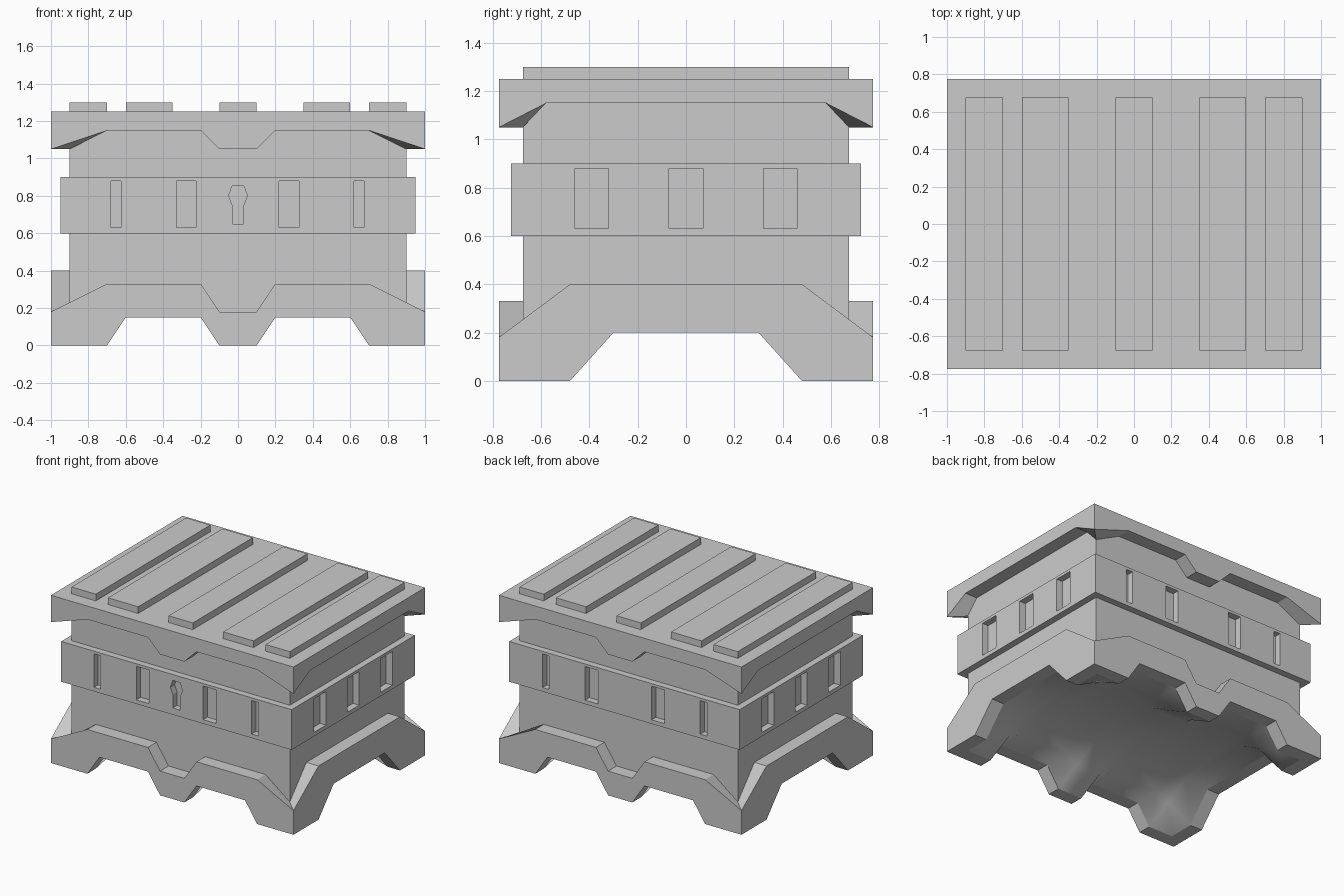
import bpy, bmesh

if "Cube" in bpy.data.objects:
    bpy.data.objects.remove(bpy.data.objects["Cube"])

IN, OUT = (0.9, 0.675), (1.0, 0.775)   # half sizes of body and of base/lid

# Right-hand half profiles (distance along side, z); None marks the corner
BASE_TOP = ([(.1, .18), (.2, .33), (.7, .33), (None, .18)],
            [(.48, .40), (None, .18)])
BASE_LOW = ([(.1, 0), (.2, .15), (.6, .15), (.7, 0), (None, 0)],
            [(.3, .2), (.48, 0), (None, 0)])
LID_LOW = ([(.1, 1.05), (.2, 1.15), (.7, 1.15), (None, 1.05)],
           [(.58, 1.15), (None, 1.05)])
LID_TOP = ([(None, 1.25)], [(None, 1.25)])
SIDES = [(0, -1), (0, 1), (1, -1), (1, 1)]   # (0 = front/back, 1 = left/right)


def finish(bm, name, fix=True):
    if fix:
        bmesh.ops.remove_doubles(bm, verts=bm.verts, dist=1e-5)
        bmesh.ops.recalc_face_normals(bm, faces=bm.faces)
    me = bpy.data.meshes.new(name)
    bm.to_mesh(me)
    bm.free()
    ob = bpy.data.objects.new(name, me)
    bpy.context.collection.objects.link(ob)
    return ob


def edge_line(profile, size, axis, sign):
    """Mirrored profile placed on one of the four sides."""
    half = [(size[axis] if t is None else t, z) for t, z in profile[axis]]
    full = [(-t, z) for t, z in reversed(half)] + half
    d = sign * size[1 - axis]
    return [(t, d, z) if axis == 0 else (d, t, z) for t, z in full]


def add_face(bm, pts):
    return bm.faces.new([bm.verts.new(p) for p in pts])


def wall(bm, low, high, size):
    for a, s in SIDES:
        add_face(bm, edge_line(low, size, a, s) + edge_line(high, size, a, s)[::-1])


def ledge(bm, profile):
    for a, s in SIDES:
        i, o = edge_line(profile, IN, a, s), edge_line(profile, OUT, a, s)
        for k in range(len(i) - 1):
            add_face(bm, [i[k], i[k + 1], o[k + 1], o[k]])


def prism(bm, outline, shift):
    """Extrude a closed outline along a vector."""
    f = add_face(bm, outline)
    r = bmesh.ops.extrude_face_region(bm, geom=[f], use_keep_orig=True)
    bmesh.ops.translate(bm, vec=shift,
                        verts=[v for v in r['geom'] if isinstance(v, bmesh.types.BMVert)])


def block(bm, x0, x1, y0, y1, z0, z1):
    prism(bm, [(x0, y0, z0), (x1, y0, z0), (x1, y1, z0), (x0, y1, z0)], (0, 0, z1 - z0))


# Base skirt with feet
bm = bmesh.new()
ledge(bm, BASE_TOP)
wall(bm, BASE_LOW, BASE_TOP, OUT)
ledge(bm, BASE_LOW)
finish(bm, "base_skirt")

# Underside: smooth grid rising from the feet
xs = [-.9, -.7, -.6, -.2, -.1, .1, .2, .6, .7, .9]
ys = [-.675, -.48, -.3, .3, .48, .675]


def under_z(x, y):
    z = max(.15 if .15 < abs(x) < .65 else 0, .2 if abs(y) < .4 else 0)
    return max(z, .1) if abs(x) < .85 and abs(y) < .6 else z


bm = bmesh.new()
grid = [[bm.verts.new((x, y, under_z(x, y) if abs(y) < .6 or abs(x) < .85 else 0))
         for y in ys] for x in xs]
for i in range(len(xs) - 1):
    for j in range(len(ys) - 1):
        f = bm.faces.new([grid[i][j], grid[i][j + 1], grid[i + 1][j + 1], grid[i + 1][j]])
        f.smooth = True
finish(bm, "underside", fix=False)

# Body walls between base and lid
bm = bmesh.new()
wall(bm, BASE_TOP, LID_LOW, IN)
finish(bm, "body")

# Lid
bm = bmesh.new()
ledge(bm, LID_LOW)
wall(bm, LID_LOW, LID_TOP, OUT)
add_face(bm, [(-1, -.775, 1.25), (1, -.775, 1.25), (1, .775, 1.25), (-1, .775, 1.25)])
finish(bm, "lid")

# Lid slats
bm = bmesh.new()
for x0, x1 in [(-.9, -.7), (-.6, -.35), (-.1, .1), (.35, .6), (.7, .9)]:
    block(bm, x0, x1, -.675, .675, 1.25, 1.3)
finish(bm, "lid_slats")

# Middle band
bm = bmesh.new()
block(bm, -.95, .95, -.725, .725, .6, .9)
band = finish(bm, "middle_band")

# Slot and keyhole cutters
bm = bmesh.new()
for s in (-1, 1):
    for x0, x1 in [(-.68, -.625), (-.33, -.225), (.22, .325), (.62, .675)]:
        block(bm, x0, x1, s * .725 - .06, s * .725 + .06, .63, .88)
    for y in (-.39, 0, .39):
        block(bm, s * .95 - .06, s * .95 + .06, y - .07, y + .07, .63, .88)
key = [(.03, .65), (.03, .75), (.05, .80), (.03, .855)]
key += [(-x, z) for x, z in reversed(key)]
prism(bm, [(x, -.785, z) for x, z in key], (0, .12, 0))
cutter = finish(bm, "slot_cutter")
cutter.hide_render = True

mod = band.modifiers.new("slots", 'BOOLEAN')
mod.operation = 'DIFFERENCE'
mod.solver = 'EXACT'
mod.object = cutter
bpy.context.view_layer.objects.active = band
bpy.ops.object.modifier_apply(modifier=mod.name)
bpy.data.objects.remove(cutter)
